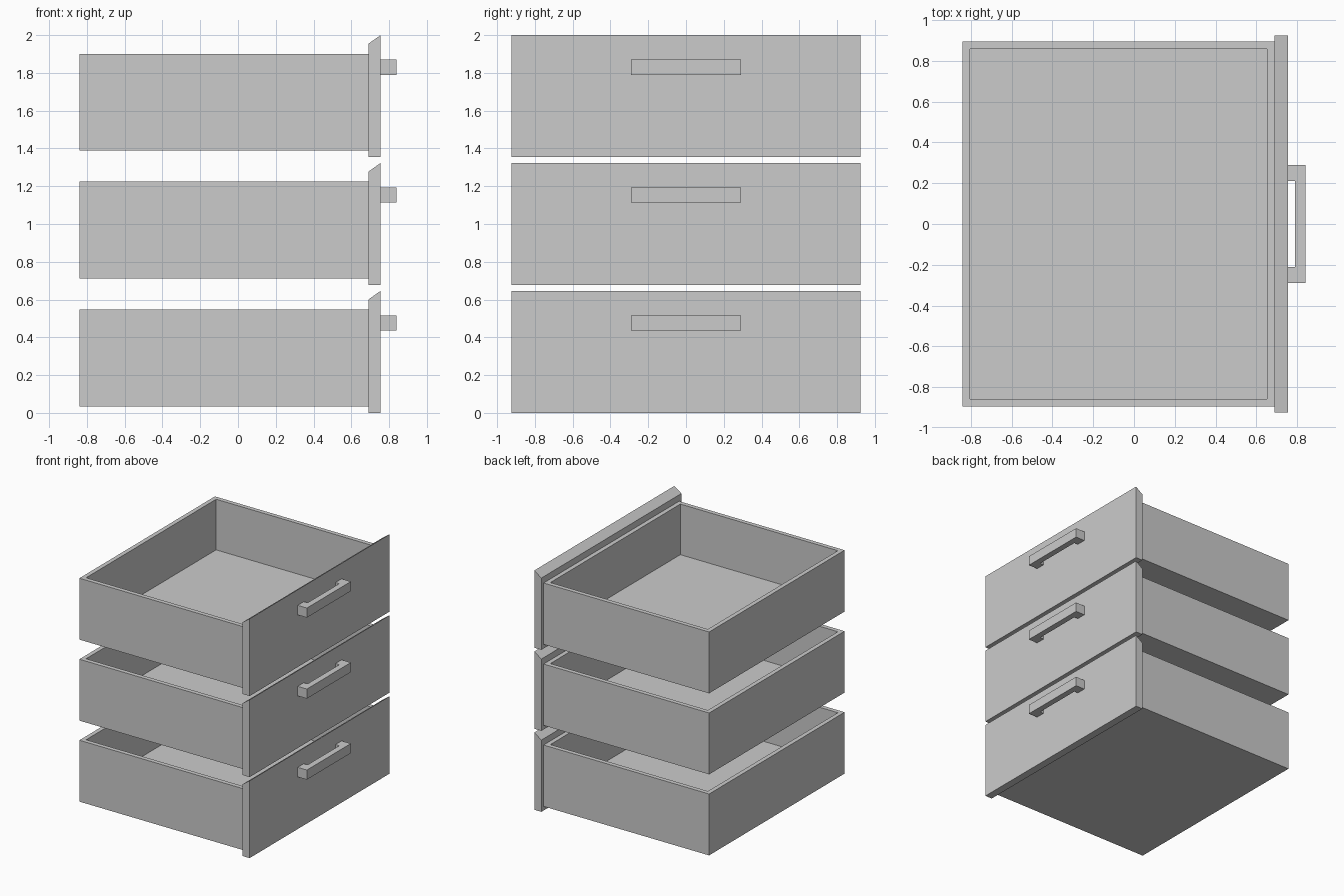
import bpy, bmesh
from mathutils import Vector

if "Cube" in bpy.data.objects:
    bpy.data.objects.remove(bpy.data.objects["Cube"])

PITCH = 0.677


def finish(name, bm):
    bmesh.ops.recalc_face_normals(bm, faces=bm.faces)
    mesh = bpy.data.meshes.new(name)
    bm.to_mesh(mesh)
    bm.free()
    obj = bpy.data.objects.new(name, mesh)
    bpy.context.collection.objects.link(obj)
    return obj


def prism(bm, points, direction):
    """Extrude a closed outline along a direction; returns the end face."""
    face = bm.faces.new([bm.verts.new(p) for p in points])
    geom = bmesh.ops.extrude_face_region(bm, geom=[face], use_keep_orig=True)["geom"]
    verts = [g for g in geom if isinstance(g, bmesh.types.BMVert)]
    bmesh.ops.translate(bm, verts=verts, vec=Vector(direction))
    return next(g for g in geom if isinstance(g, bmesh.types.BMFace))


def tray(name, z):
    # Open box: outer block with inset top pushed down to the floor
    bm = bmesh.new()
    x0, x1, y, wall = -0.84, 0.69, 0.895, 0.052
    top = prism(bm, [(x0, -y, z + 0.034), (x1, -y, z + 0.034),
                     (x1, y, z + 0.034), (x0, y, z + 0.034)], (0, 0, 0.513))
    bmesh.ops.recalc_face_normals(bm, faces=bm.faces)
    bmesh.ops.inset_region(bm, faces=[top], thickness=wall)
    geom = bmesh.ops.extrude_face_region(bm, geom=[top])["geom"]
    bmesh.ops.translate(bm, verts=[g for g in geom if isinstance(g, bmesh.types.BMVert)],
                        vec=(0, 0, -0.423))
    if top.is_valid:
        bmesh.ops.delete(bm, geom=[top], context='FACES_ONLY')
    finish(name, bm)


def front_panel(name, z):
    # Slab with a top edge sloping down towards the tray
    bm = bmesh.new()
    outline = [(0.69, 0), (0.755, 0), (0.755, 0.646), (0.69, 0.6)]
    prism(bm, [(x, -0.925, z + h) for x, h in outline], (0, 1.85, 0))
    finish(name, bm)


def handle(name, z):
    # U-shaped pull, mirrored outline extruded upwards
    bm = bmesh.new()
    half = [(0.755, 0.21), (0.79, 0.21)]
    outer = [(0.84, 0.29), (0.755, 0.29)]
    outline = outer + half + [(x, -y) for x, y in reversed(half)] \
        + [(x, -y) for x, y in reversed(outer)]
    prism(bm, [(x, y, z + 0.436) for x, y in outline], (0, 0, 0.08))
    finish(name, bm)


for i, level in enumerate(("bottom", "middle", "top")):
    tray(level + "_drawer_tray", i * PITCH)
    front_panel(level + "_drawer_front", i * PITCH)
    handle(level + "_drawer_handle", i * PITCH)
